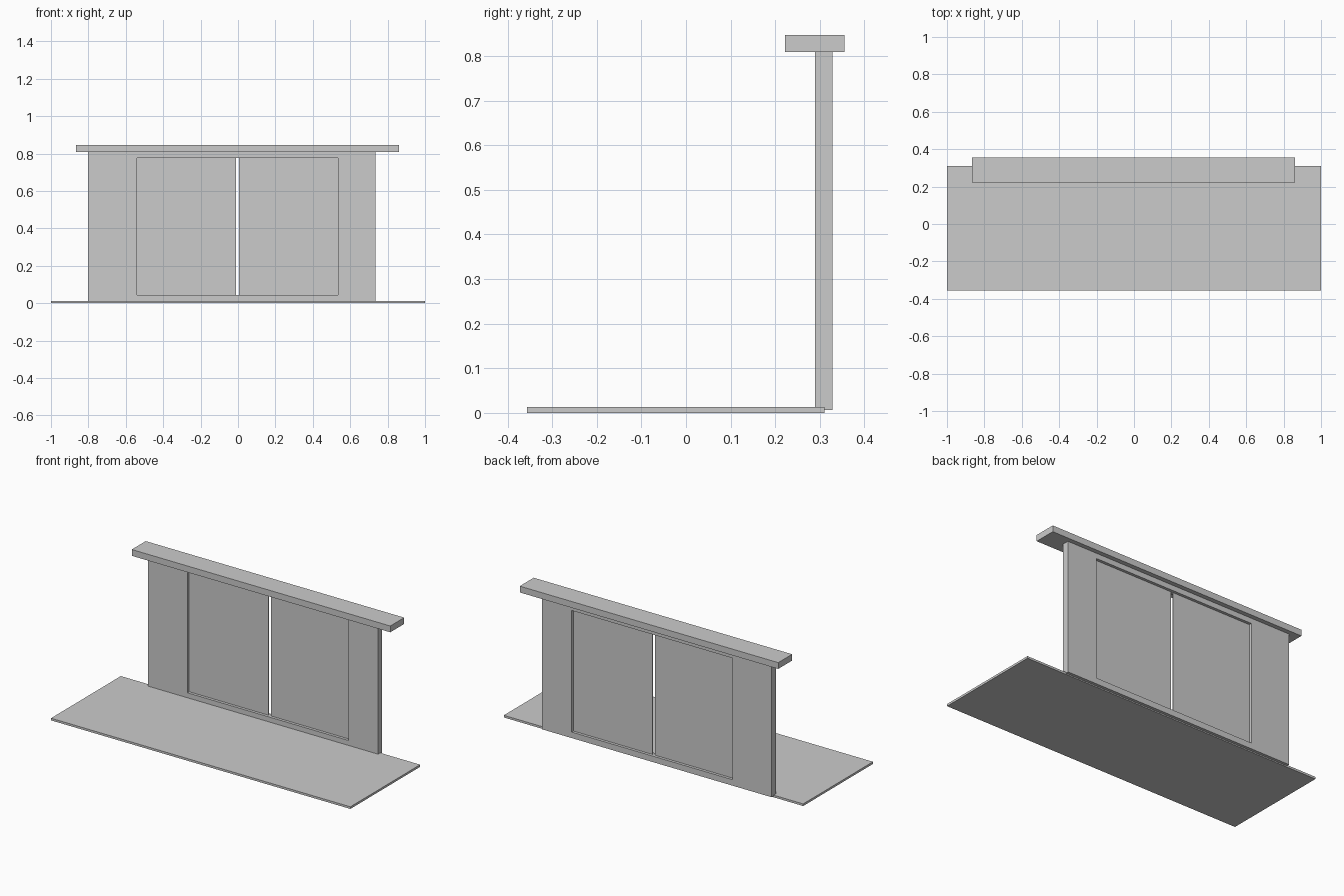
import bpy
import bmesh

if "Cube" in bpy.data.objects:
    bpy.data.objects.remove(bpy.data.objects["Cube"])

grey = bpy.data.materials.new("plain grey")
grey.diffuse_color = (0.6, 0.6, 0.6, 1)
grey.use_nodes = True
grey.node_tree.nodes["Principled BSDF"].inputs["Base Color"].default_value = grey.diffuse_color


def finish(name, bm):
    bmesh.ops.recalc_face_normals(bm, faces=bm.faces[:])
    mesh = bpy.data.meshes.new(name)
    bm.to_mesh(mesh)
    bm.free()
    mesh.materials.append(grey)
    obj = bpy.data.objects.new(name, mesh)
    bpy.context.collection.objects.link(obj)
    return obj


def box(name, x, y, z):
    bm = bmesh.new()
    bmesh.ops.create_cube(bm, size=1)
    for v in bm.verts:
        v.co = [a + (b - a) * (c + 0.5) for (a, b), c in zip((x, y, z), v.co)]
    return finish(name, bm)


def wall_with_opening(name, outer, inner, y):
    """Upright rectangular wall with a rectangular hole through it."""
    bm = bmesh.new()

    def ring(rect, depth):
        x0, x1, z0, z1 = rect
        return [bm.verts.new((px, depth, pz))
                for px, pz in ((x0, z0), (x1, z0), (x1, z1), (x0, z1))]

    rings = [ring(outer, y[0]), ring(inner, y[0]), ring(inner, y[1]), ring(outer, y[1])]
    for a, b in zip(rings, rings[1:] + rings[:1]):
        for i in range(4):
            j = (i + 1) % 4
            bm.faces.new((a[i], a[j], b[j], b[i]))
    return finish(name, bm)


# Floor slab and the beam on top of the wall
box("floor_slab", (-1, 1), (-0.356, 0.31), (0, 0.013))
box("top_beam", (-0.865, 0.862), (0.222, 0.355), (0.809, 0.847))

# Wall with the wide doorway
wall_with_opening("wall", (-0.802, 0.734, 0.007, 0.809),
                  (-0.54, 0.535, 0.043, 0.777), (0.289, 0.328))

# Two thin door panels with a narrow gap between them
for side, x in (("left", (-0.54, -0.011)), ("right", (0.005, 0.535))):
    box(side + "_door_panel", x, (0.306, 0.311), (0.043, 0.777))
